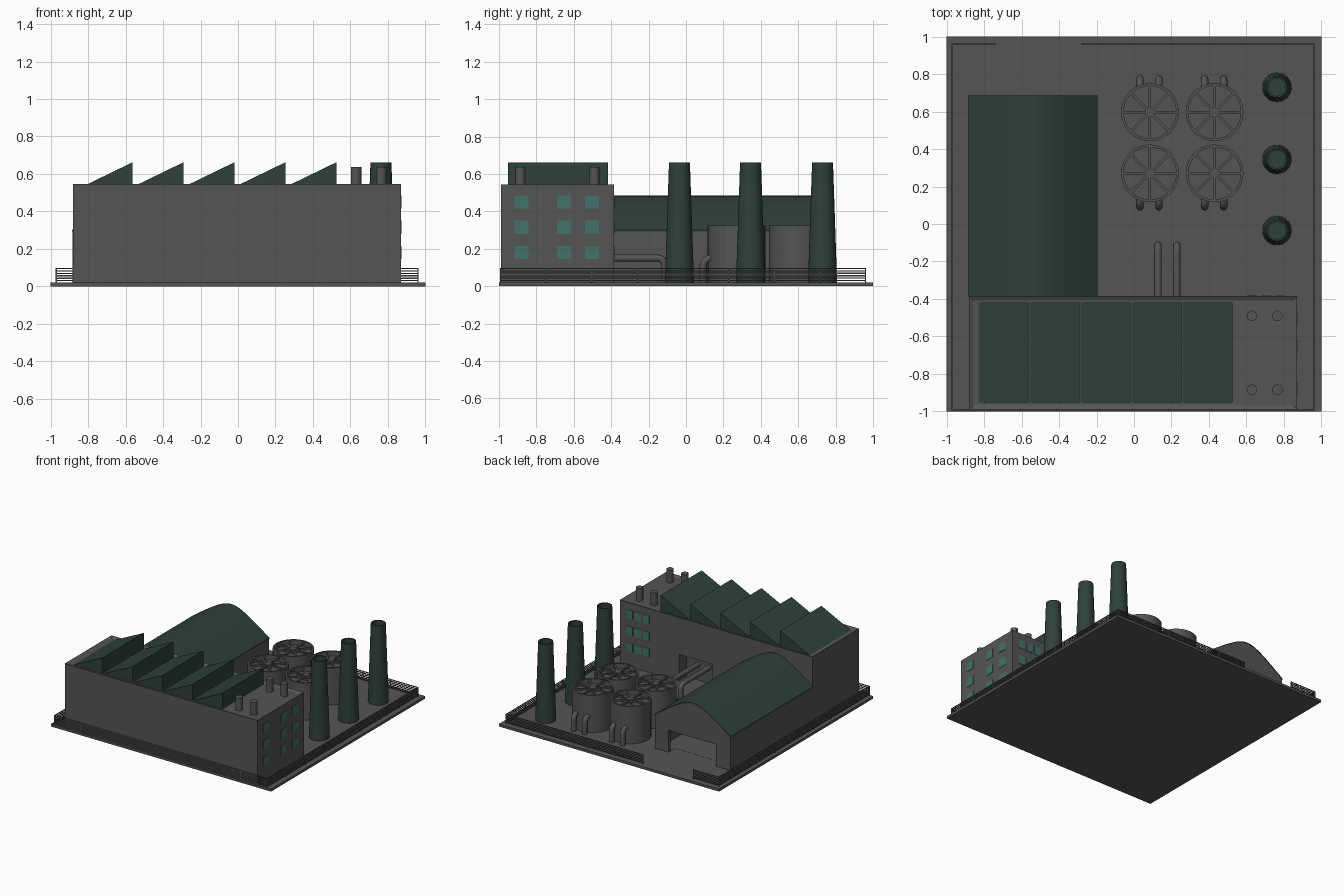
import bpy, bmesh, math

if "Cube" in bpy.data.objects:
    bpy.data.objects.remove(bpy.data.objects["Cube"])

def material(name, rgb):
    m = bpy.data.materials.new(name)
    m.diffuse_color = (*rgb, 1)
    m.use_nodes = True
    m.node_tree.nodes["Principled BSDF"].inputs["Base Color"].default_value = m.diffuse_color
    return m

GREY = material("dark_grey", (0.09, 0.09, 0.09))
GREEN = material("dark_green", (0.028, 0.052, 0.042))
GLASS = material("teal_glass", (0.055, 0.17, 0.15))

def finish(name, bm, mat, smooth=False):
    bmesh.ops.recalc_face_normals(bm, faces=bm.faces)
    me = bpy.data.meshes.new(name)
    bm.to_mesh(me)
    bm.free()
    ob = bpy.data.objects.new(name, me)
    bpy.context.collection.objects.link(ob)
    me.materials.append(mat)
    if smooth:
        bpy.ops.object.select_all(action='DESELECT')
        bpy.context.view_layer.objects.active = ob
        ob.select_set(True)
        bpy.ops.object.shade_smooth_by_angle(angle=math.radians(35))
    return ob

def add_box(bm, x0, x1, y0, y1, z0, z1):
    r = bmesh.ops.create_cube(bm, size=1)
    for v in r["verts"]:
        v.co = ((x0 + x1) / 2 + v.co.x * (x1 - x0), (y0 + y1) / 2 + v.co.y * (y1 - y0),
                (z0 + z1) / 2 + v.co.z * (z1 - z0))
    return r["verts"]

def box(name, *dims, mat=GREY):
    bm = bmesh.new()
    add_box(bm, *dims)
    return finish(name, bm, mat)

def prism(name, pts, y0, y1, mat, smooth=False):
    """Extrude an x-z outline along y."""
    bm = bmesh.new()
    f = bm.faces.new([bm.verts.new((x, y0, z)) for x, z in pts])
    r = bmesh.ops.extrude_face_region(bm, geom=[f])
    bmesh.ops.translate(bm, vec=(0, y1 - y0, 0),
                        verts=[g for g in r["geom"] if isinstance(g, bmesh.types.BMVert)])
    return finish(name, bm, mat, smooth)

def lathe(name, profile, x, y, mat, n=32):
    """Revolve (radius, z) points; both ends are capped."""
    bm = bmesh.new()
    rings = [[bm.verts.new((x + r * math.cos(2 * math.pi * i / n),
                            y + r * math.sin(2 * math.pi * i / n), z)) for i in range(n)]
             for r, z in profile]
    for a, b in zip(rings, rings[1:]):
        for i in range(n):
            j = (i + 1) % n
            bm.faces.new((a[i], a[j], b[j], b[i]))
    bm.faces.new(rings[0])
    bm.faces.new(rings[-1])
    return finish(name, bm, mat, True)

def cut(ob, cutter):
    m = ob.modifiers.new("opening", 'BOOLEAN')
    m.object, m.operation, m.solver = cutter, 'DIFFERENCE', 'EXACT'
    bpy.context.view_layer.objects.active = ob
    bpy.ops.object.modifier_apply(modifier=m.name)
    bpy.data.objects.remove(cutter, do_unlink=True)

def pipe(name, x, y0, y1, z=0.15, bend=0.04):
    """Run level from y0 to y1, then bend down to the ground."""
    s = 1 if y1 > y0 else -1
    pts = [(x, y0, z)]
    for i in range(7):
        a = math.pi / 2 * i / 6
        pts.append((x, y1 - s * bend * (1 - math.sin(a)), z - bend * (1 - math.cos(a))))
    pts.append((x, y1, 0.015))
    cu = bpy.data.curves.new(name, 'CURVE')
    cu.dimensions, cu.bevel_depth, cu.bevel_resolution, cu.use_fill_caps = '3D', 0.02, 3, True
    sp = cu.splines.new('POLY')
    sp.points.add(len(pts) - 1)
    for p, c in zip(sp.points, pts):
        p.co = (*c, 1)
    sp.use_smooth = True
    cu.materials.append(GREY)
    bpy.context.collection.objects.link(bpy.data.objects.new(name, cu))

# Ground plate
box("ground_plate", -1, 1, -1, 1, 0, 0.02)

# Perimeter fence with a gate gap at the back
bm = bmesh.new()
L, R, F, B, t = -0.97, 0.96, -0.992, 0.96, 0.003
runs = [(L, F, R, F), (L, F, L, B), (R, F, R, B), (L, B, -0.74, B), (-0.28, B, R, B)]
for xa, ya, xb, yb in runs:
    for k in range(6):
        z = 0.03 + k * 0.013
        add_box(bm, xa - t, xb + t, ya - t, yb + t, z - t, z + t)
    n = max(1, round(math.hypot(xb - xa, yb - ya) / 0.24))
    for k in range(n + 1):
        px, py = xa + (xb - xa) * k / n, ya + (yb - ya) * k / n
        add_box(bm, px - t, px + t, py - t, py + t, 0.015, 0.098)
finish("fence", bm, GREY)

# Main building with sunken roof and pipe opening at the back
bm = bmesh.new()
add_box(bm, -0.88, 0.87, -0.99, -0.385, 0.01, 0.545)
bm.normal_update()
top = [f for f in bm.faces if f.normal.z > 0.9]
bmesh.ops.inset_region(bm, faces=top, thickness=0.033, depth=-0.012)
main = finish("main_building", bm, GREY)
cut(main, box("opening_cutter", 0.03, 0.335, -0.485, -0.3, 0.02, 0.24))

# Sawtooth roof
for i in range(5):
    x = -0.835 + i * 0.272
    prism(f"sawtooth_{i}", [(x, 0.53), (x + 0.272, 0.53), (x + 0.272, 0.662)],
          -0.953, -0.418, GREEN)

# Roof vents
for x in (0.63, 0.765):
    for y in (-0.885, -0.49):
        lathe("roof_vent", [(0.028, 0.52), (0.028, 0.637)], x, y, GREY, 16)

# Windows on the right and back walls
for z in (0.18, 0.315, 0.45):
    for y in (-0.88, -0.653, -0.503):
        box("side_window", 0.86, 0.873, y - 0.037, y + 0.037, z - 0.035, z + 0.035, mat=GLASS)
    for x in (0.63, 0.705, 0.78):
        box("back_window", x - 0.027, x + 0.027, -0.395, -0.382, z - 0.035, z + 0.035, mat=GLASS)

# Arched hall: hollow walls, doorway and curved roof skin
CX = -0.54
def arch(w, drop):
    n = 20
    pts = []
    for i in range(n + 1):
        u = -1 + 2 * i / n
        k = (math.sqrt(u * u + 0.12) - math.sqrt(0.12)) / (math.sqrt(1.12) - math.sqrt(0.12))
        pts.append((CX + u * w, 0.485 - drop - 0.185 * k))
    return pts
def hall_outline(w, drop, base):
    return [(CX - w, base)] + arch(w, drop) + [(CX + w, base)]

hall = prism("hall_walls", hall_outline(0.343, 0.006, 0.01), -0.386, 0.683, GREY)
cut(hall, prism("hall_cutter", hall_outline(0.32, 0.03, 0.021), -0.37, 0.66, GREY))
cut(hall, box("door_cutter", -0.75, -0.32, 0.6, 0.75, 0.02, 0.2))
prism("hall_roof", arch(0.345, 0) + arch(0.345, 0.008)[::-1], -0.385, 0.685, GREEN, True)

# Cooling tanks with fan grilles and outlet pipes
for x in (0.085, 0.43):
    for y, s in ((0.27, -1), (0.597, 1)):
        lathe("tank", [(0.154, 0.015), (0.154, 0.325), (0.14, 0.325), (0.14, 0.285)], x, y, GREY, 40)
        lathe("fan_hub", [(0.025, 0.28), (0.025, 0.322)], x, y, GREY, 16)
        bm = bmesh.new()
        for k in range(4):
            vs = add_box(bm, -0.145, 0.145, -0.007, 0.007, 0.305, 0.318)
            a = math.pi * k / 4
            for v in vs:
                px, py = v.co.x, v.co.y
                v.co.x = x + px * math.cos(a) - py * math.sin(a)
                v.co.y = y + px * math.sin(a) + py * math.cos(a)
        finish("fan_spokes", bm, GREY)
        for dx in (-0.053, 0.048):
            pipe("tank_pipe", x + dx, y + s * 0.125, y + s * 0.178)

# Supply pipes from the main building
for x in (0.128, 0.228):
    pipe("supply_pipe", x, -0.484, -0.113)

# Chimneys with hollow tops
for y in (-0.035, 0.345, 0.73):
    lathe("chimney", [(0.078, 0.015), (0.056, 0.66), (0.046, 0.66), (0.046, 0.56)], 0.763, y, GREEN)
